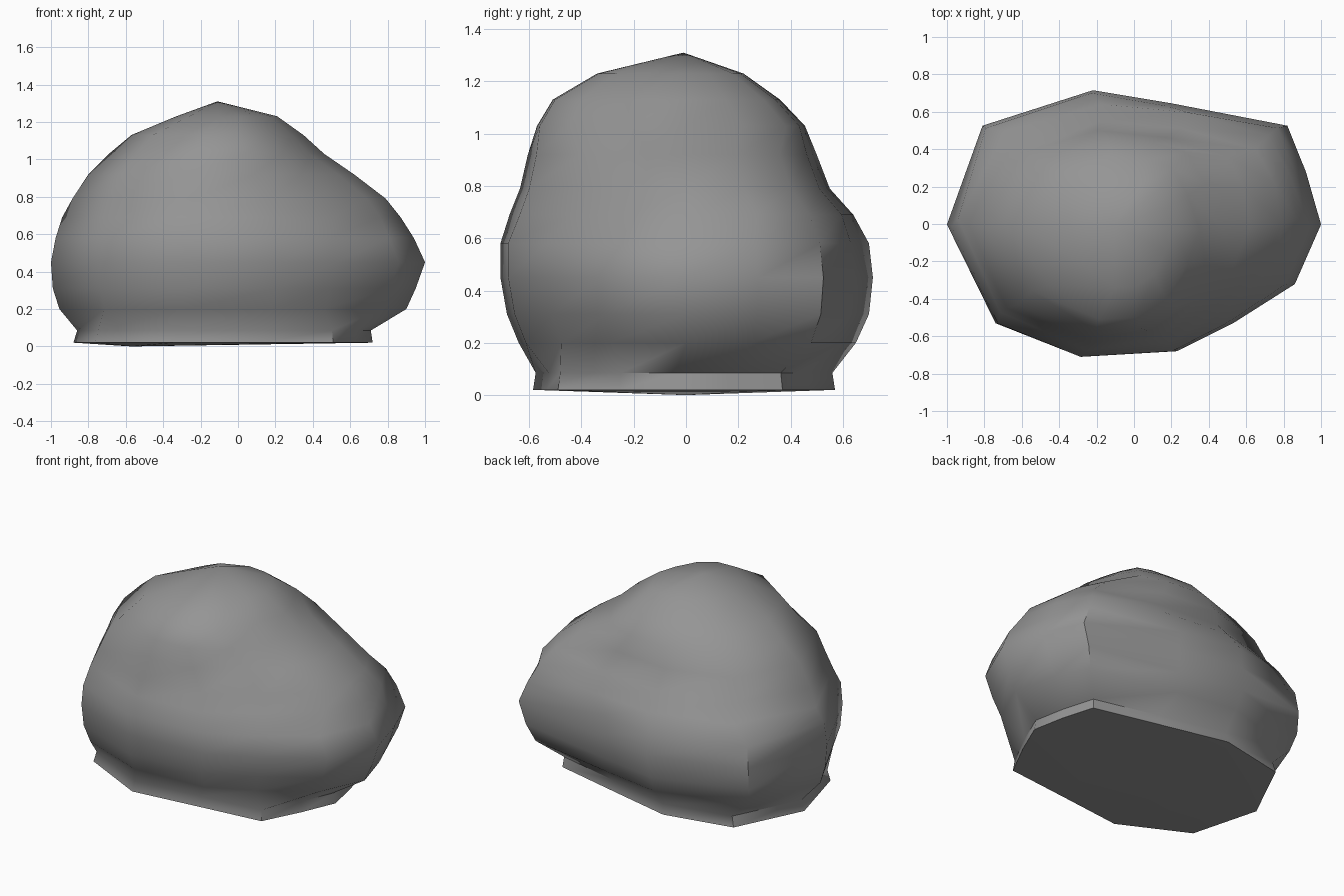
import bpy, bmesh, math

if "Cube" in bpy.data.objects:
    bpy.data.objects.remove(bpy.data.objects["Cube"], do_unlink=True)

# Single stone colour
stone = bpy.data.materials.new("stone_grey")
stone.use_nodes = True
stone.diffuse_color = (0.3, 0.3, 0.3, 1)
stone.node_tree.nodes["Principled BSDF"].inputs["Base Color"].default_value = (0.3, 0.3, 0.3, 1)

# Plan outlines, counter-clockwise from +x
BASE = [(.72, -.04), (.68, .17), (.62, .37), (.2, .47), (-.23, .57), (-.665, .48),
        (-.87, .06), (-.755, -.37), (-.335, -.58), (.1, -.53), (.51, -.485), (.63, -.25)]
BELLY = [(1, 0), (.92, .28), (.82, .53), (.2, .65), (-.22, .72), (-.81, .53),
         (-1, 0), (-.74, -.53), (-.28, -.71), (.23, -.68), (.53, -.53), (.86, -.32)]
SHOULDER = [(.78, 0), (.74, .22), (.64, .4), (.25, .51), (-.18, .55), (-.65, .42),
            (-.885, 0), (-.68, -.45), (-.25, -.635), (.15, -.6), (.45, -.42), (.68, -.22)]
CROWN = [(.4, 0), (.33, .2), (.24, .36), (.08, .41), (-.14, .43), (-.45, .32),
         (-.63, 0), (-.5, -.34), (-.2, -.54), (.02, -.53), (.2, -.42), (.33, -.2)]

# Levels: outline, height, x range, y range
LEVELS = [
    (BASE, .02, -.88, .72, -.585, .57),
    (BASE, .085, -.86, .71, -.575, .56),
    (BELLY, .2, -.955, .90, -.64, .65),
    (BELLY, .31, -.99, .95, -.685, .70),
    (BELLY, .45, -1.0, 1.0, -.71, .715),
    (BELLY, .58, -.975, .94, -.71, .70),
    (SHOULDER, .69, -.94, .87, -.675, .64),
    (SHOULDER, .79, -.885, .79, -.635, .55),
    (SHOULDER, .92, -.80, .62, -.605, .50),
    (CROWN, 1.03, -.69, .46, -.57, .455),
    (CROWN, 1.13, -.57, .35, -.51, .36),
    (CROWN, 1.23, -.33, .21, -.34, .22),
]


def fit(v, lo, hi, new_lo, new_hi):
    return new_lo + (v - lo) / (hi - lo) * (new_hi - new_lo)


def add_ring(bm, outline, z, x0, x1, y0, y1):
    xs, ys = zip(*outline)
    return [bm.verts.new((fit(x, min(xs), max(xs), x0, x1),
                          fit(y, min(ys), max(ys), y0, y1), z)) for x, y in outline]


# Boulder: stacked rings, closed by a peak and a slightly bulged underside
bm = bmesh.new()
rings = [add_ring(bm, *level) for level in LEVELS]
n = len(BASE)
for low, high in zip(rings, rings[1:]):
    for i in range(n):
        j = (i + 1) % n
        bm.faces.new((low[i], low[j], high[j], high[i]))
peak = bm.verts.new((-.11, -.01, 1.31))
under = bm.verts.new((-.57, 0, 0))
for i in range(n):
    j = (i + 1) % n
    bm.faces.new((rings[-1][i], rings[-1][j], peak))
    bm.faces.new((rings[0][j], rings[0][i], under))
bmesh.ops.recalc_face_normals(bm, faces=bm.faces)

mesh = bpy.data.meshes.new("boulder")
bm.to_mesh(mesh)
bm.free()
mesh.materials.append(stone)
boulder = bpy.data.objects.new("boulder", mesh)
bpy.context.collection.objects.link(boulder)

# Smooth shading, sharp along the foot
bpy.context.view_layer.objects.active = boulder
boulder.select_set(True)
bpy.ops.object.shade_smooth_by_angle(angle=math.radians(50))
